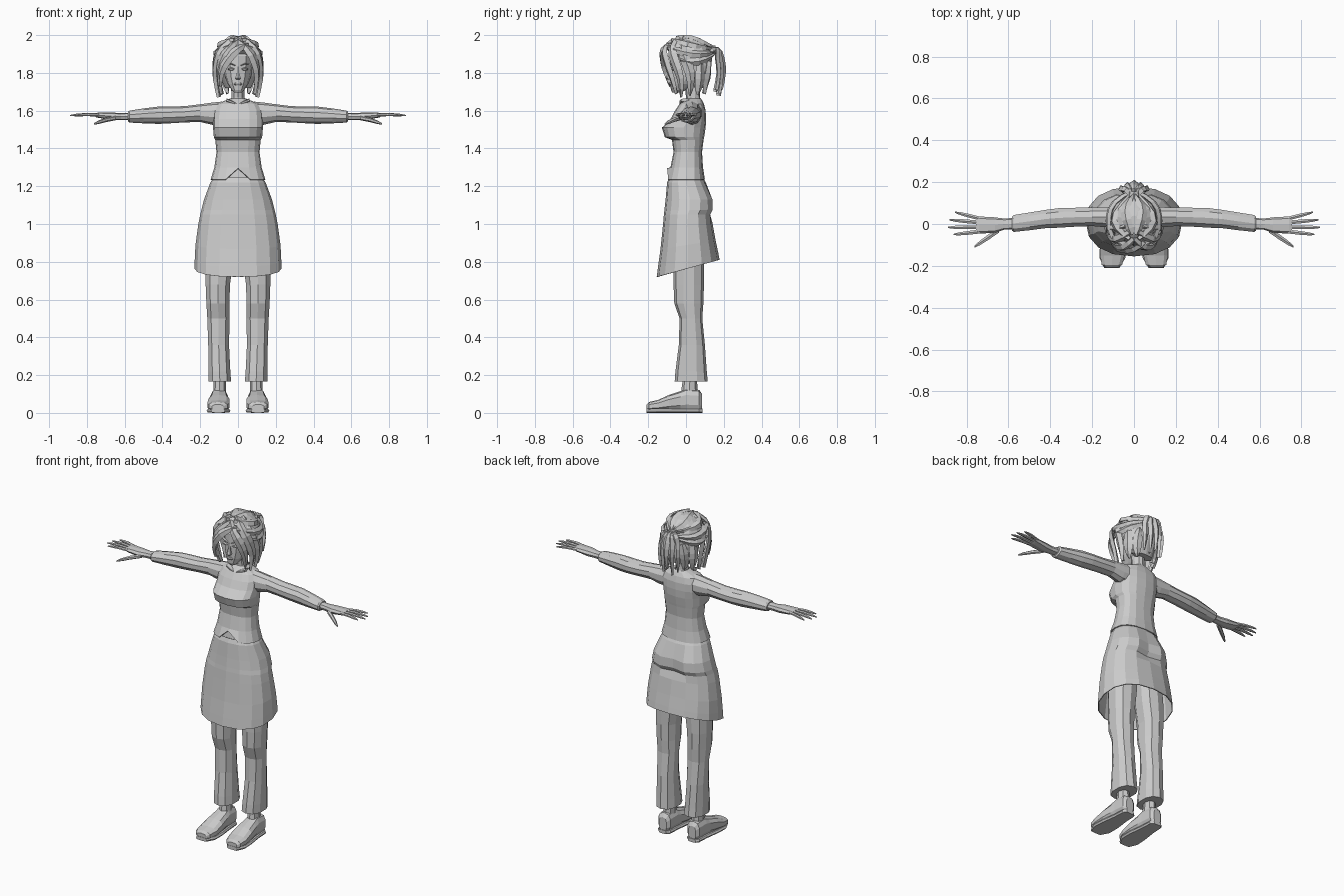
import bpy, bmesh, math
from mathutils import Vector

grey = bpy.data.materials.new("plain grey")
grey.diffuse_color = (0.6, 0.6, 0.6, 1)


def make(name, rings_sets, mirror=False, caps=True, thick=0):
    """Skin one or more stacks of rings into a single flat shaded object."""
    bm = bmesh.new()
    for rings in rings_sets:
        vs = [[bm.verts.new(c) for c in r] for r in rings]
        n = len(vs[0])
        for a, b in zip(vs, vs[1:]):
            for i in range(n):
                j = (i + 1) % n
                bm.faces.new((a[i], a[j], b[j], b[i]))
        if caps:
            bm.faces.new(vs[0])
            bm.faces.new(vs[-1])
    bmesh.ops.recalc_face_normals(bm, faces=bm.faces)
    me = bpy.data.meshes.new(name)
    bm.to_mesh(me)
    bm.free()
    me.materials.append(grey)
    ob = bpy.data.objects.new(name, me)
    bpy.context.collection.objects.link(ob)
    if thick:
        m = ob.modifiers.new("thickness", 'SOLIDIFY')
        m.thickness = thick
    if mirror:
        ob.modifiers.new("mirror", 'MIRROR')
    return ob


def loft(axis, rows, n=12, p=2.0, tweak=None):
    """Rounded rings across an axis; a row is (position, a0, a1, b0, b1)."""
    out = []
    for t, a0, a1, b0, b1 in rows:
        ring = []
        for k in range(n):
            ang = -math.pi / 2 + k * 2 * math.pi / n
            c, s = math.cos(ang), math.sin(ang)
            u = math.copysign(abs(c) ** (2 / p), c) if abs(c) > 1e-6 else 0
            v = math.copysign(abs(s) ** (2 / p), s) if abs(s) > 1e-6 else 0
            a = (a0 + a1) / 2 + u * (a1 - a0) / 2
            b = (b0 + b1) / 2 + v * (b1 - b0) / 2
            co = Vector({'x': (t, a, b), 'y': (a, t, b), 'z': (a, b, t)}[axis])
            ring.append(tweak(co) if tweak else co)
        out.append(ring)
    return out


def sym(rows):
    return [(z, -x, x, f, b) for z, x, f, b in rows]


# torso with a notch in the front hem
def notch(co):
    if co.z < 1.25 and abs(co.x) < 0.01 and co.y < 0:
        co.z = 1.295
    return co


make("blouse", [loft('z', sym([
    (1.235, .145, -.1, .1), (1.30, .125, -.082, .09), (1.38, .114, -.066, .085),
    (1.445, .12, -.074, .093), (1.46, .128, -.112, .096), (1.51, .132, -.128, .104),
    (1.555, .132, -.082, .106), (1.60, .13, -.058, .104), (1.635, .112, -.035, .095),
    (1.655, .065, -.012, .085), (1.665, .04, 0, .078)]), 16, 2.5, notch)],
    caps=False, thick=.006)
make("waist", [loft('z', sym([(1.2, .12, -.085, .085), (1.34, .105, -.06, .075)]), 16, 2.4)])


# skirt with sloping hem and shaped seat
def drape(co):
    k = max(0, (1.05 - co.z) / .285)
    co.z += k * .27 * (co.y - .01)
    if 1.04 < co.z < 1.2 and co.y > .05 and abs(co.x) < .02:
        co.y -= .022
    return co


make("skirt", [loft('z', sym([
    (1.245, .13, -.09, .09), (1.22, .146, -.1, .105), (1.13, .18, -.108, .148),
    (1.075, .194, -.114, .15), (1.05, .2, -.117, .136), (1.0, .21, -.122, .14),
    (.89, .225, -.135, .157), (.81, .229, -.148, .171), (.765, .231, -.155, .178)]),
    16, 2.3, drape)], caps=False, thick=.005)

# trousers and ankles
make("trousers", [loft('z', [
    (.165, .034, .158, -.06, .115), (.22, .038, .158, -.056, .11), (.36, .045, .16, -.038, .1),
    (.5, .042, .165, -.034, .086), (.58, .042, .17, -.062, .092), (.68, .04, .174, -.066, .095),
    (.8, .02, .178, -.066, .095), (1.0, .005, .16, -.07, .095)], 10, 2.3)], mirror=True)
make("ankles", [loft('z', [(.08, .062, .132, -.03, .065), (.2, .065, .128, -.014, .056)], 8)],
     mirror=True)

# shoes: uppers on flat soles
make("shoes", [loft('y', [
    (.085, .075, .127, .012, .1), (.07, .058, .142, .01, .122), (.0, .054, .146, .01, .128),
    (-.03, .05, .15, .01, .115), (-.09, .042, .16, .01, .095), (-.15, .042, .164, .01, .068),
    (-.195, .055, .156, .01, .058), (-.208, .075, .138, .012, .045)], 10, 2.8)], mirror=True)
make("soles", [loft('y', [
    (.088, .075, .127, 0, .022), (.07, .056, .144, 0, .022), (.0, .052, .148, 0, .022),
    (-.09, .04, .162, 0, .022), (-.16, .04, .166, 0, .022), (-.21, .07, .142, 0, .022)],
    8, 6)], mirror=True)

# sleeves
make("sleeves", [loft('x', [
    (.085, -.02, .085, 1.525, 1.648), (.135, -.018, .083, 1.525, 1.643),
    (.2, -.012, .08, 1.54, 1.634), (.28, -.015, .08, 1.538, 1.624),
    (.36, -.02, .078, 1.533, 1.622), (.42, -.022, .07, 1.53, 1.622),
    (.5, -.032, .057, 1.533, 1.612), (.575, -.04, .045, 1.537, 1.6),
    (.582, -.034, .038, 1.545, 1.594)], 10)], mirror=True)

# hands: palm, four fingers and a thumb
palm = loft('x', [(.56, -.026, .03, 1.55, 1.59), (.62, -.027, .026, 1.55, 1.587),
                  (.665, -.042, .032, 1.55, 1.59), (.74, -.046, .036, 1.562, 1.59),
                  (.755, -.04, .032, 1.566, 1.586)], 8, 2.6)


def digit(a, b, r, bend=.004):
    a, b = Vector(a), Vector(b)
    rows = []
    for t, s in ((0, 1), (.45, 1), (.8, .8), (1, .35)):
        c = a.lerp(b, t) + Vector((0, 0, bend * math.sin(t * math.pi)))
        rows.append((c.x, c.y - r * s, c.y + r * s, c.z - r * s * .8, c.z + r * s * .8))
    return loft('x', rows, 6)


hand = [palm] + [digit((.735, y, 1.577), (x, y2, 1.574), .0105) for y, x, y2 in
                 ((-.036, .862, -.05), (-.015, .89, -.016), (.007, .882, .02), (.026, .855, .056))]
hand.append(digit((.645, -.028, 1.562), (.762, -.108, 1.53), .015))
make("hands", hand, mirror=True)

# neck and head
make("neck", [loft('z', sym([(1.62, .05, -.005, .085), (1.67, .037, 0, .075),
                             (1.76, .036, -.01, .075)]), 10)])
make("head", [loft('z', sym([
    (1.695, .02, -.072, -.03), (1.71, .034, -.08, .0), (1.74, .054, -.083, .05),
    (1.785, .07, -.084, .1), (1.84, .078, -.084, .12), (1.89, .078, -.083, .12),
    (1.94, .065, -.06, .1), (1.965, .035, -.03, .07)]), 12, 2.2)])
make("nose", [loft('z', sym([(1.765, .013, -.1, -.07), (1.772, .016, -.107, -.07),
                             (1.80, .009, -.096, -.07), (1.835, .006, -.086, -.07)]), 6)])
make("lips", [loft('z', sym([(1.733, .012, -.088, -.07), (1.741, .022, -.091, -.07),
                             (1.75, .012, -.089, -.07)]), 8)])
make("eyes_and_brows", [
    loft('x', [(.018, -.086, -.07, 1.818, 1.822), (.034, -.088, -.06, 1.811, 1.829),
               (.054, -.078, -.05, 1.817, 1.823)], 6),
    loft('x', [(.013, -.089, -.07, 1.836, 1.84), (.036, -.09, -.06, 1.845, 1.852),
               (.062, -.076, -.05, 1.846, 1.849)], 6)], mirror=True)
make("collar", [loft('x', [(.008, -.036, .0, 1.632, 1.64), (.035, -.038, .01, 1.638, 1.655),
                           (.062, -.03, .02, 1.646, 1.666)], 6)], mirror=True)

# hair base
make("hair_base", [loft('z', sym([
    (1.72, .07, .045, .105), (1.78, .098, .0, .122), (1.84, .108, -.03, .135),
    (1.885, .11, -.06, .138), (1.92, .108, -.098, .13), (1.955, .09, -.083, .11),
    (1.982, .058, -.05, .078), (1.994, .02, -.015, .04)]), 14, 2.1)])


def strand(pts, width, thick=.013, flip=1, ends=(.45, .15)):
    """Tapered lock of hair whose flat side faces away from the head centre."""
    P = [Vector((x * flip, y, z)) for x, y, z in pts]
    fine = []
    for i in range(len(P) - 1):
        p0, p3 = P[max(i - 1, 0)], P[min(i + 2, len(P) - 1)]
        for t in (0, .5):
            fine.append(P[i].lerp(P[i + 1], t) + (P[i] + P[i + 1] - p0 - p3) * (t * (1 - t) / 3))
    fine.append(P[-1])
    rings, last = [], len(fine) - 1
    for i, c in enumerate(fine):
        tan = (fine[min(i + 1, last)] - fine[max(i - 1, 0)]).normalized()
        out = c - Vector((0, .02, min(1.86, c.z + .01)))
        out = (out - tan * out.dot(tan)).normalized()
        side = tan.cross(out)
        t = i / last
        w = width * (ends[0] + (1 - ends[0]) * t / .4 if t < .4
                     else 1 - (1 - ends[1]) * ((t - .4) / .6) ** 2)
        rings.append([c + side * w, c + out * thick, c - side * w, c - out * thick])
    return rings


# face framing locks, swept side locks and hanging bob
locks = []
for f in (1, -1):
    locks += [
        strand([(.0, -.07, 1.968), (.05, -.112, 1.925), (.088, -.103, 1.86), (.1, -.075, 1.775),
                (.085, -.05, 1.69)], .026, flip=f),
        strand([(.02, -.04, 1.985), (.085, -.075, 1.935), (.116, -.058, 1.86),
                (.12, -.03, 1.77), (.1, -.025, 1.672)], .029, flip=f),
        strand([(.04, -.01, 1.985), (.105, -.02, 1.92), (.122, .01, 1.84), (.118, .025, 1.76),
                (.1, .02, 1.68)], .03, flip=f),
        strand([(.03, -.095, 1.94), (.1, -.06, 1.922), (.118, .03, 1.9), (.085, .105, 1.9),
                (.02, .145, 1.91)], .022, flip=f),
        strand([(.02, -.07, 1.974), (.08, -.02, 1.962), (.09, .05, 1.945), (.015, .14, 1.925)],
               .024, flip=f),
        strand([(.01, -.05, 1.985), (.035, .02, 1.99), (.035, .09, 1.962), (.0, .14, 1.935)],
               .026, .011, flip=f),
        strand([(.116, -.03, 1.87), (.122, .03, 1.858), (.095, .1, 1.872), (.02, .148, 1.9)],
               .022, flip=f),
        strand([(.1, .07, 1.88), (.106, .075, 1.8), (.1, .07, 1.74), (.085, .06, 1.685)],
               .03, flip=f),
        strand([(.06, .12, 1.86), (.07, .118, 1.8), (.065, .105, 1.74), (.055, .095, 1.69)],
               .028, flip=f)]
locks.append(strand([(.05, -.085, 1.95), (.0, -.122, 1.925), (-.055, -.126, 1.87),
                     (-.088, -.108, 1.8), (-.09, -.08, 1.73)], .026))
make("hair_locks", locks)

# ponytail
tail = [strand([(x * .3, .125, 1.915), (x * .7, .165, 1.925), (x, y, 1.88), (x * 1.2, y + .008, 1.8),
                (x * 1.1, y - .008, z)], .022, .013)
        for x, y, z in ((-.05, .165, 1.7), (-.026, .18, 1.68), (0, .19, 1.715),
                        (.026, .18, 1.69), (.05, .165, 1.71))]
make("ponytail", tail)
make("hair_tie", [loft('y', [(.12, -.03, .03, 1.895, 1.945), (.155, -.028, .028, 1.9, 1.945)], 8)])
